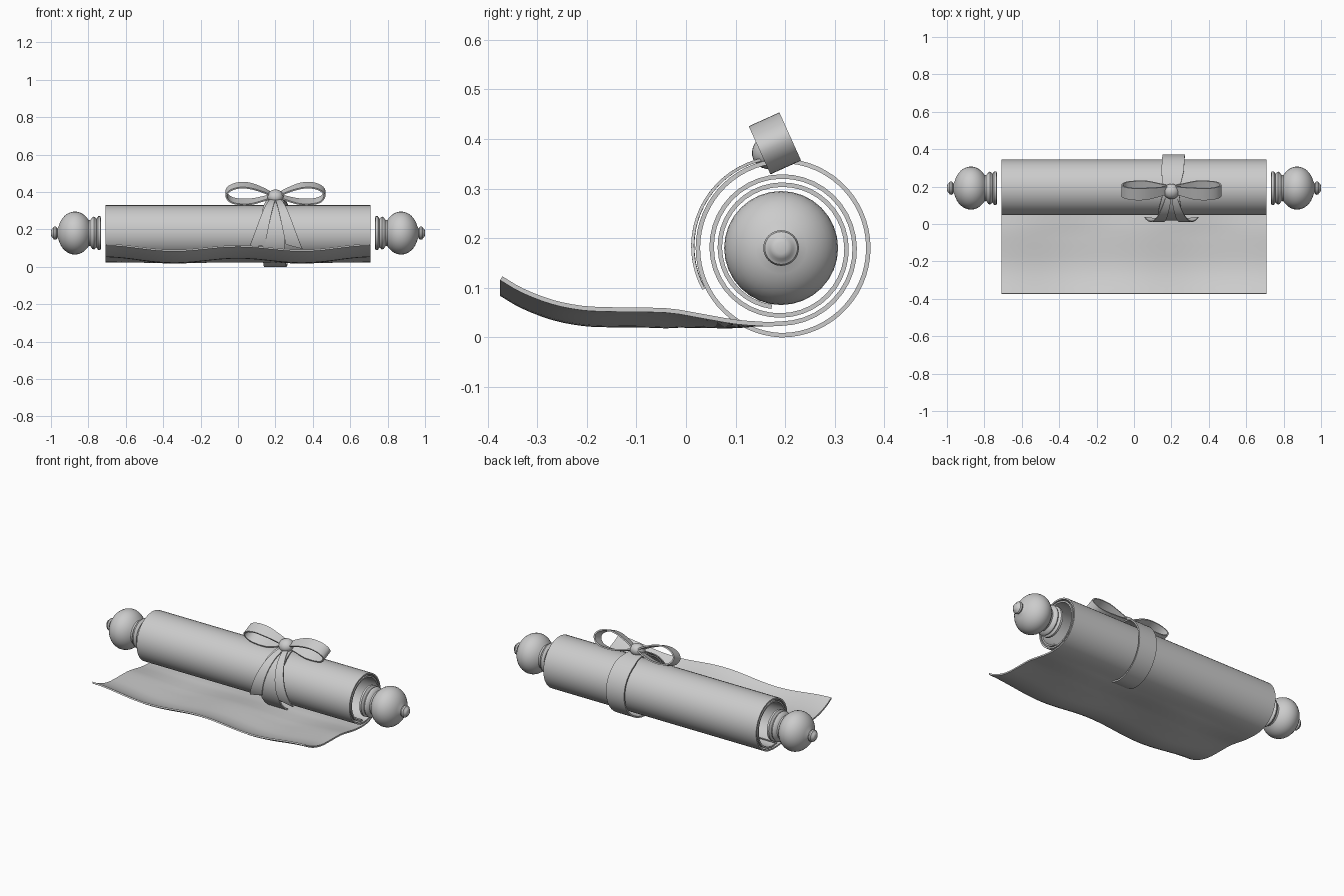
import bpy, bmesh, math
from mathutils import Vector

if "Cube" in bpy.data.objects:
    bpy.data.objects.remove(bpy.data.objects["Cube"])

grey = bpy.data.materials.new("plain grey")
grey.diffuse_color = (0.6, 0.6, 0.6, 1)
grey.use_nodes = True
grey.node_tree.nodes["Principled BSDF"].inputs["Base Color"].default_value = grey.diffuse_color
CY, CZ = 0.192, 0.18      # axis of the roll
BX = 0.2                  # bow position along the roll


def finish(name, bm, thick=0, angle=40):
    bmesh.ops.recalc_face_normals(bm, faces=bm.faces)
    me = bpy.data.meshes.new(name)
    bm.to_mesh(me)
    bm.free()
    me.materials.append(grey)
    ob = bpy.data.objects.new(name, me)
    bpy.context.collection.objects.link(ob)
    bpy.ops.object.select_all(action='DESELECT')
    ob.select_set(True)
    bpy.context.view_layer.objects.active = ob
    if thick:
        m = ob.modifiers.new("thickness", 'SOLIDIFY')
        m.thickness, m.offset = thick, 0
        bpy.ops.object.modifier_apply(modifier=m.name)
    bpy.ops.object.shade_smooth_by_angle(angle=math.radians(angle))
    return ob


def grid(name, rows, thick=0, closed=False):
    """Skin a list of equally long point rows."""
    bm = bmesh.new()
    vs = [[bm.verts.new(p) for p in row] for row in rows]
    if closed:
        vs.append(vs[0])
    for a, b in zip(vs, vs[1:]):
        for i in range(len(a) - 1):
            bm.faces.new((a[i], a[i + 1], b[i + 1], b[i]))
    return finish(name, bm, thick)


def smooth(pts, n=5):
    """Catmull-Rom curve through 2D points."""
    p = [Vector(q) for q in pts]
    p = [2 * p[0] - p[1]] + p + [2 * p[-1] - p[-2]]
    out = []
    for a, b, c, d in zip(p, p[1:], p[2:], p[3:]):
        for k in range(n):
            t = k / n
            out.append(0.5 * (2 * b + (c - a) * t + (2 * a - 5 * b + 4 * c - d) * t * t
                              + (3 * b - a - 3 * c + d) * t ** 3))
    return out + [p[-2]]


def around(r, deg, x):
    a = math.radians(deg)
    return (x, CY + r * math.cos(a), CZ + r * math.sin(a))


# Paper: open wavy sheet that runs into a two-turn spiral
section = smooth([(-.373, .119), (-.33, .094), (-.27, .071), (-.21, .059), (-.15, .056),
                  (-.04, .054), (.03, .043), (.1, .031), (.165, .026)], 3)
for i in range(1, 81):
    a = math.radians(-90 + 9 * (i - 1))
    r = 0.153 - 0.033 * i / 80
    section.append(Vector((CY + r * math.cos(a), CZ + r * math.sin(a))))
rows = []
for k, (y, z) in enumerate(section):
    fade = min(1, max(0, (0.15 - y) / 0.19)) if k < 25 else 0
    row = []
    for j in range(41):
        x = -0.708 + 1.416 * j / 40
        dip = 0.026 * math.sin(math.pi * x / 0.708) ** 2 + 0.008 * math.cos(math.pi * x / 1.416)
        row.append((x, y, z - dip * fade))
    rows.append(row)
grid("paper_scroll", rows, 0.009)

# Turned end knobs: two collars, a ball and a small tip
profile = [(.732, 0), (.732, .08), (.736, .09), (.748, .09), (.753, .082), (.757, .076), (.762, .083),
           (.77, .088), (.78, .084), (.786, .074), (.79, .07)]
for i in range(15):
    a = math.radians(142 - 124 * i / 14)
    profile.append((.872 + .092 * math.cos(a), .115 * math.sin(a)))
profile += [(.966, .024), (.97, .033), (.978, .036), (.986, .033), (.989, .026), (.996, .022), (1, .012), (1, 0)]
for side, label in ((-1, "left"), (1, "right")):
    bm = bmesh.new()
    verts = [bm.verts.new((side * x, CY, CZ + r)) for x, r in profile]
    edges = [bm.edges.new(e) for e in zip(verts, verts[1:])]
    bmesh.ops.spin(bm, geom=verts + edges, cent=(0, CY, CZ), axis=(1, 0, 0),
                   angle=math.tau, steps=32, use_merge=True)
    bmesh.ops.remove_doubles(bm, verts=bm.verts, dist=1e-5)
    finish(label + "_knob", bm)

# Ribbon band around the roll, narrower beneath the knot
rows = []
for i in range(60):
    deg = 6 * i
    c = math.cos(math.radians(deg))
    off = abs(deg - 95)
    half = 0.06 - 0.018 * max(0, 1 - off / 35)
    r = 0.176 - 0.008 * max(0, -c)
    rows.append([around(r, deg, BX + 0.012 * c + s * half) for s in (-1, 1)])
grid("ribbon_band", rows, 0.009, closed=True)

# Bow loops, leaning forward with the knot
up = Vector((0, -0.41, 0.91))
wide = Vector((0, 0.91, 0.41))
centre = Vector((BX, 0.18, 0.39))
loop = smooth([(.015, -.008), (.06, .018), (.13, .045), (.19, .05), (.24, .034), (.263, .004),
               (.245, -.03), (.2, -.046), (.13, -.046), (.06, -.028), (.015, -.012)])
for side, label in ((-1, "left"), (1, "right")):
    rows = []
    for x, u in loop:
        half = 0.02 + 0.014 * min(1, x / 0.13)
        mid = centre + Vector((side * x, 0, 0)) + up * u
        rows.append([mid - wide * half, mid + wide * half])
    grid(label + "_bow_loop", rows, 0.008)

# Knot
bm = bmesh.new()
bmesh.ops.create_uvsphere(bm, u_segments=24, v_segments=14, radius=1)
for v in bm.verts:
    x, y, z = v.co
    v.co = centre + Vector((0, -0.006, -0.014)) + Vector((0.043 * x, 0, 0)) + up * 0.036 * z + wide * 0.042 * y
finish("bow_knot", bm)

# Tails fanning down the front of the roll
for side, label in ((-1, "left"), (1, "right")):
    rows = []
    for i in range(19):
        t = i / 18
        mid = BX + side * (0.012 + 0.088 * t ** 1.1)
        half = 0.014 + 0.03 * t
        row = []
        for s in (-1, 0, 1):
            deg = 100 + 104 * t + (side * s * 4 * t)
            row.append(around(0.183 - 0.006 * t, deg, mid + s * half))
        rows.append(row)
    grid(label + "_ribbon_tail", rows, 0.006)
